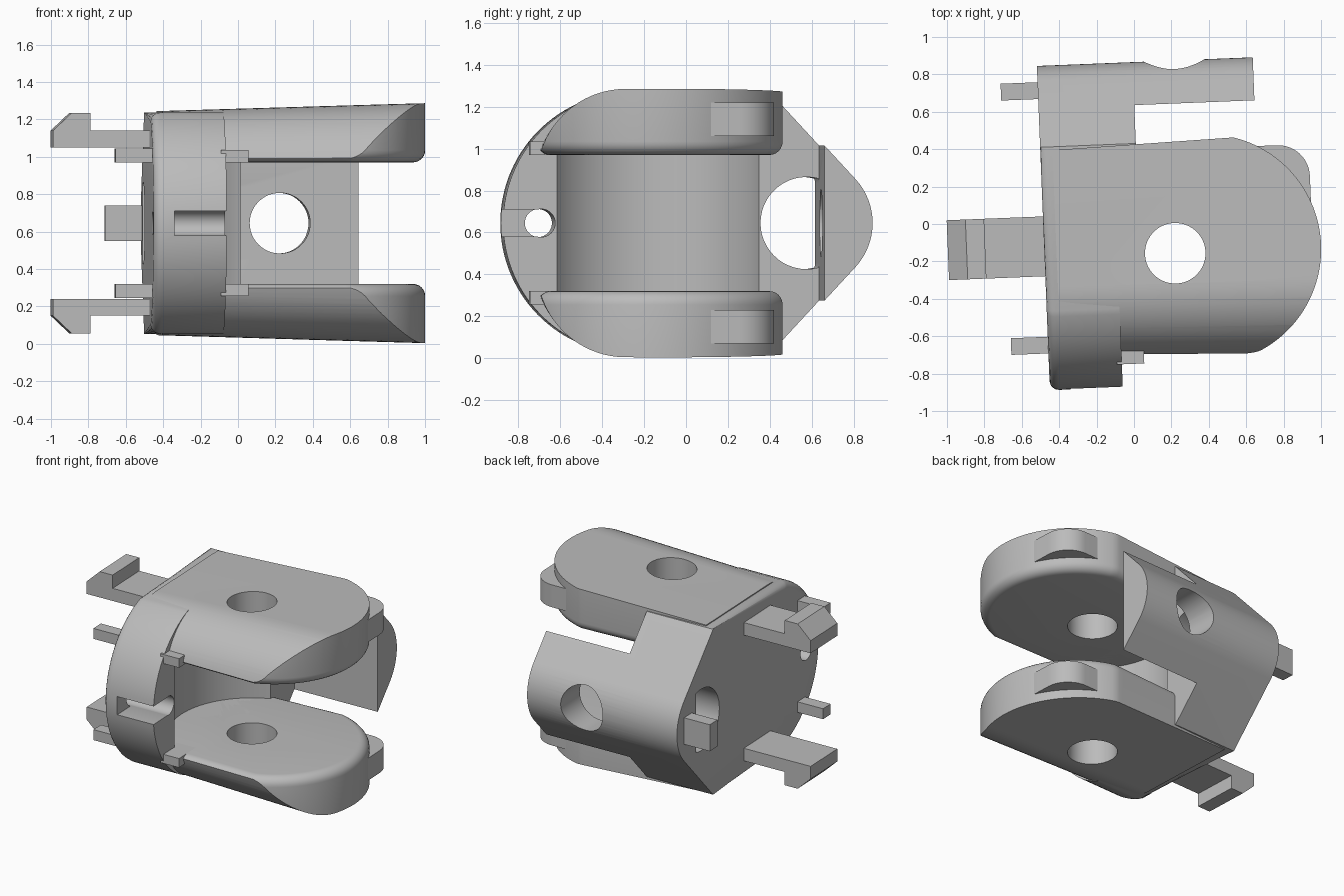
import bpy, bmesh, math
from mathutils import Matrix

if "Cube" in bpy.data.objects:
    bpy.data.objects.remove(bpy.data.objects["Cube"], do_unlink=True)

MID = 0.645      # height of the symmetry plane; parts are built around z = 0
AXIS_Y = -0.145  # middle of the fork cheeks
GAP = 0.325      # half height of the opening between the cheeks

grey = bpy.data.materials.new("plain grey")
grey.use_nodes = True
grey.diffuse_color = (0.5, 0.5, 0.5, 1)
grey.node_tree.nodes["Principled BSDF"].inputs["Base Color"].default_value = (0.5, 0.5, 0.5, 1)


def loft(name, layers):
    """Closed solid through loops with equal point counts."""
    bm = bmesh.new()
    loops = [[bm.verts.new(p) for p in layer] for layer in layers]
    for a, b in zip(loops, loops[1:]):
        for i in range(len(a)):
            j = (i + 1) % len(a)
            bm.faces.new((a[i], a[j], b[j], b[i]))
    bm.faces.new(loops[0])
    bm.faces.new(loops[-1])
    bmesh.ops.recalc_face_normals(bm, faces=bm.faces)
    mesh = bpy.data.meshes.new(name)
    bm.to_mesh(mesh)
    bm.free()
    ob = bpy.data.objects.new(name, mesh)
    bpy.context.scene.collection.objects.link(ob)
    mesh.materials.append(grey)
    return ob


def prism(name, pts, lo, hi, axis):
    place = {"x": lambda p, t: (t, p[0], p[1]),
             "y": lambda p, t: (p[0], t, p[1]),
             "z": lambda p, t: (p[0], p[1], t)}[axis]
    return loft(name, [[place(p, t) for p in pts] for t in (lo, hi)])


def box(name, x0, x1, y0, y1, z0, z1):
    return prism(name, [(x0, y0), (x1, y0), (x1, y1), (x0, y1)], z0, z1, "z")


def arc(cx, cy, r, a0, a1, n):
    angles = [math.radians(a0 + (a1 - a0) * i / n) for i in range(n + 1)]
    return [(cx + r * math.cos(a), cy + r * math.sin(a)) for a in angles]


def circle(cx, cy, r, n=48):
    return arc(cx, cy, r, 0, 360, n)[:-1]


def combine(ob, tool, operation="DIFFERENCE"):
    mod = ob.modifiers.new("combine", "BOOLEAN")
    mod.operation, mod.solver, mod.object = operation, "EXACT", tool
    bpy.context.view_layer.update()
    result = bpy.data.meshes.new_from_object(
        ob.evaluated_get(bpy.context.evaluated_depsgraph_get()))
    ob.modifiers.clear()
    ob.data = result
    bpy.data.objects.remove(tool, do_unlink=True)


def mirrored(ob, name):
    copy = ob.copy()
    copy.data = ob.data.copy()
    copy.name = name
    copy.data.transform(Matrix.Scale(-1, 4, (0, 0, 1)))
    copy.data.flip_normals()
    bpy.context.scene.collection.objects.link(copy)
    return copy


# Body: teardrop section run sideways, with a softened left front edge
def body_section(inset):
    top = 0.592
    front = [(y, max(-top, min(top, z)))
             for y, z in arc(-0.245, 0, 0.625 - inset, 109, 251, 48)]
    tip = arc(0.555, 0, 0.31, -42, 42, 16)
    return front + [(0.43, -top)] + tip + [(0.43, top)]


steps = [(-0.485, 0.05), (-0.48, 0.028), (-0.47, 0.014), (-0.455, 0.004), (-0.435, 0), (0.67, 0)]
body = loft("body", [[(x, y, z) for y, z in body_section(d)] for x, d in steps])
combine(body, box("cut", 0.027, 1, -1, 0.635, -1, 1))
combine(body, box("cut", -0.095, 1, -1.1, 0.05, -1, 1))
# Round knuckle pocket
combine(body, prism("cut", circle(0.214, -0.165, 0.545, 96), -GAP, GAP, "z"))
# Flat-sided opening through the wall, bolt hole in the back plate
combine(body, prism("cut", [(min(y, 0.635), z) for y, z in circle(0.575, 0, 0.22)], -0.7, 0.1, "x"))
combine(body, prism("cut", circle(0.25, 0, 0.162), 0.5, 1, "y"))
# Cord hole and its front slot
combine(body, prism("cut", circle(-0.688, 0, 0.067, 32), -0.7, 0.1, "x"))
combine(body, box("cut", -0.375, 0.1, -1, -0.688, -0.065, 0.065))


# Fork cheeks: rounded plan with a filleted inner edge, trimmed by a tapered section
def cheek_plan(d):
    half = lambda x: 0.555 + 0.03 * (x + 0.485) - d
    pts = [(-0.42, AXIS_Y - half(-0.42)), (0.1, AXIS_Y - half(0.1))]
    for x, y in arc(0.38, -0.15, 0.615 - d, -87, 87, 64):
        pts.append((x, max(AXIS_Y - half(x), min(AXIS_Y + half(x), y))))
    return pts + [(0.1, AXIS_Y + half(0.1)), (-0.42, AXIS_Y + half(-0.42))]


def taper(x):
    return 1 + 0.05 * (x + 0.485)


fillet = 0.065
levels = []
for i in range(7):
    a = math.radians(15 * i)
    levels.append((fillet * (1 - math.sin(a)), GAP + fillet * (1 - math.cos(a))))
levels.append((0, 0.9))
cheek = loft("upper_cheek", [[(x, y, z) for x, y in cheek_plan(d)] for d, z in levels])
section = arc(-0.32, 0.212, 0.385, 180, 90, 20) + [(0.7, 0.597), (0.7, 0.1), (-0.705, 0.1)]
trim = loft("trim", [[(x, AXIS_Y + (y - AXIS_Y) * taper(x), z * taper(x)) for y, z in section]
                     for x in (-0.45, 1.2)])
combine(cheek, trim, "INTERSECT")
combine(cheek, prism("cut", circle(0.214, -0.165, 0.162), 0, 1, "z"))

# Stop lug on the cheek's rear corner
lug_plan = [(0.5, 0.05), (0.95, 0.05)] + arc(0.78, 0.22, 0.17, 0, 90, 12) + [(0.5, 0.39)]
lug = prism("upper_stop_lug", lug_plan, 0.415, 0.575, "z")

# Ledge at the root of the cheek
ledge = box("upper_ledge", -0.12, 0.025, -0.747, -0.55, GAP, 0.39)

# Snap hook and locating peg on the left face
hook_side = [(-1.0, 0.405), (-0.47, 0.405), (-0.47, 0.495), (-0.8, 0.495),
             (-0.8, 0.59), (-0.9, 0.59), (-1.0, 0.495)]
hook = prism("upper_hook", hook_side, -0.26, 0.06, "y")
peg = box("upper_peg", -0.683, -0.47, -0.673, -0.584, GAP, 0.4)
rear_peg = box("rear_peg", -0.683, -0.47, 0.688, 0.778, -0.095, 0.095)

parts = [body, rear_peg]
for ob in (cheek, lug, ledge, hook, peg):
    parts += [ob, mirrored(ob, ob.name.replace("upper", "lower"))]

# Final pose and shading
pose = Matrix.Translation((0, 0, MID)) @ Matrix.Rotation(math.radians(2.3), 4, "Z")
for ob in parts:
    ob.data.transform(pose)
    ob.data.shade_smooth()
    ob.data.set_sharp_from_angle(angle=math.radians(28))
